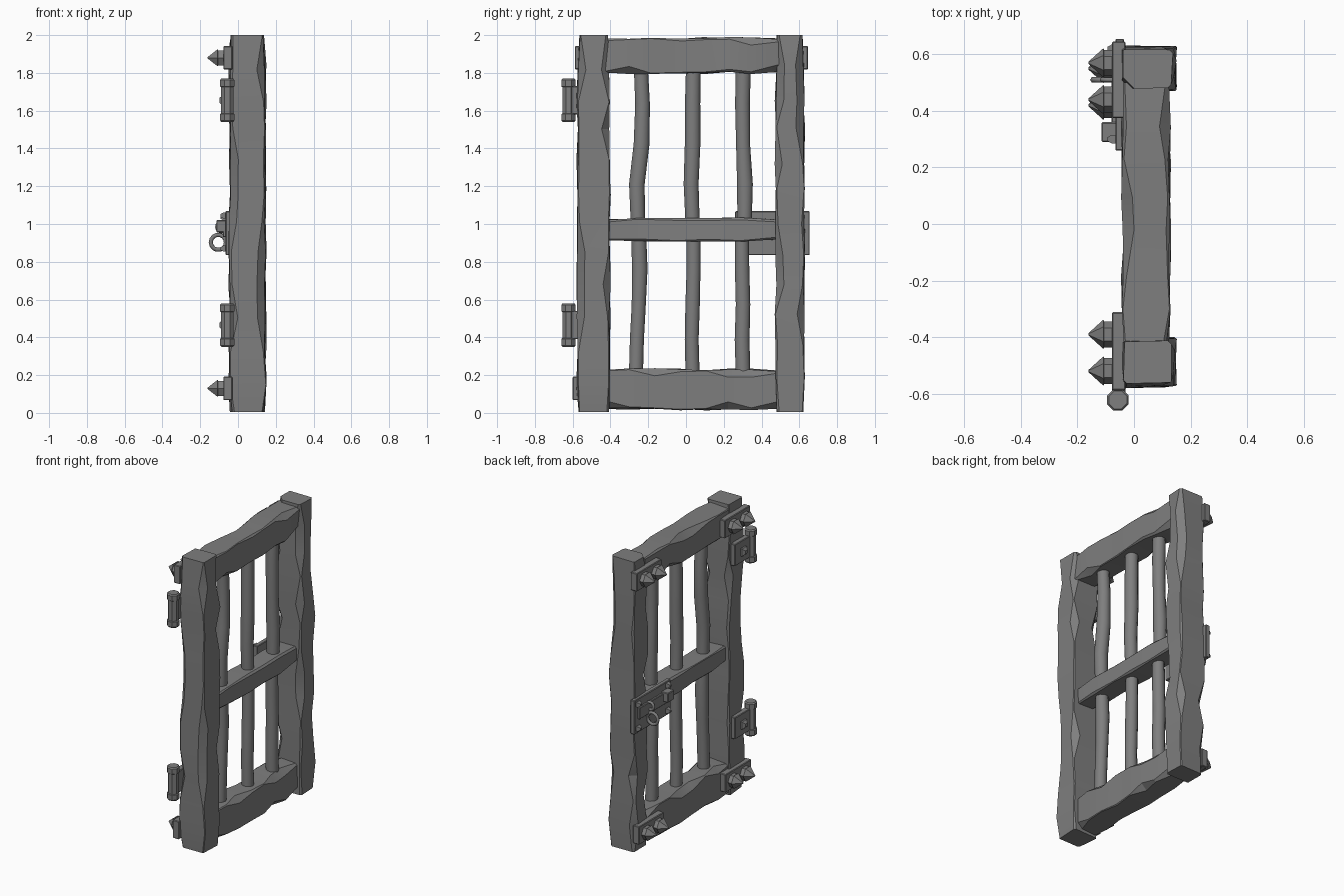
import bpy, bmesh, math, random
from mathutils import Vector, Matrix

if "Cube" in bpy.data.objects:
    bpy.data.objects.remove(bpy.data.objects["Cube"], do_unlink=True)

random.seed(7)
grey = bpy.data.materials.new("dark_grey")
grey.use_nodes = True
GREY = (0.21, 0.21, 0.21, 1)
grey.diffuse_color = GREY
grey.node_tree.nodes["Principled BSDF"].inputs["Base Color"].default_value = GREY


def finish(name, bm, smooth=30):
    bmesh.ops.recalc_face_normals(bm, faces=bm.faces)
    mesh = bpy.data.meshes.new(name)
    bm.to_mesh(mesh)
    bm.free()
    mesh.materials.append(grey)
    ob = bpy.data.objects.new(name, mesh)
    bpy.context.collection.objects.link(ob)
    bpy.ops.object.select_all(action="DESELECT")
    ob.select_set(True)
    bpy.context.view_layer.objects.active = ob
    bpy.ops.object.shade_smooth_by_angle(angle=math.radians(smooth))
    return ob


def loft(name, rings, smooth=30):
    bm = bmesh.new()
    loops = [[bm.verts.new(p) for p in ring] for ring in rings]
    for a, b in zip(loops, loops[1:]):
        for i in range(len(a)):
            j = (i + 1) % len(a)
            bm.faces.new((a[i], a[j], b[j], b[i]))
    bm.faces.new(loops[0])
    bm.faces.new(loops[-1])
    return finish(name, bm, smooth)


def beam(name, x, y, z, axis, steps=9, wobble=0.007, nick=0.04):
    """Rough hewn timber: a chamfered box section with uneven corners along its length."""
    span = (y, z)[axis]
    side = (z, y)[axis]
    rings = []
    for k in range(steps + 1):
        end = k in (0, steps)
        t = span[0] + (span[1] - span[0]) * k / steps
        if not end:
            t += random.uniform(-0.025, 0.025)
        pull = 0.008 if end else 0
        ring = []
        for sx, ss in ((0, 0), (1, 0), (1, 1), (0, 1)):
            cut = random.choice((0.004, 0.006, 0.012, nick))
            px = x[sx] + (pull if sx == 0 else -pull) + random.uniform(-wobble, wobble)
            ps = side[ss] + (pull if ss == 0 else -pull) + random.uniform(-wobble, wobble)
            dx, ds = (1 - 2 * sx) * cut, (1 - 2 * ss) * cut
            pair = [(px, ps + ds), (px + dx, ps)]
            ring += pair if sx != ss else pair[::-1]
        # keep the corner order running round the section
        ring = sorted(ring, key=lambda p: math.atan2((p[1] - sum(side) / 2) / (side[1] - side[0]),
                                                     (p[0] - sum(x) / 2) / (x[1] - x[0])))
        rings.append([(a, b, t) if axis else (a, t, b) for a, b in ring])
    return loft(name, rings, 20)


def bar(name, y, z0, z1, bends):
    """Slightly crooked round bar."""
    rings = []
    for k, bend in enumerate(bends):
        z = z0 + (z1 - z0) * k / (len(bends) - 1)
        r = 0.041 + random.uniform(-0.003, 0.003)
        rings.append([(0.05 + r * math.cos(a), y + bend + r * math.sin(a), z)
                      for a in (math.tau * i / 10 for i in range(10))])
    return loft(name, rings, 45)


def box(name, x, y, z, bevel=0.004):
    bm = bmesh.new()
    bmesh.ops.create_cube(bm, size=1)
    for v in bm.verts:
        for i, r in enumerate((x, y, z)):
            v.co[i] = sum(r) / 2 + v.co[i] * (r[1] - r[0])
    bmesh.ops.bevel(bm, geom=bm.edges[:], offset=bevel, segments=1, affect="EDGES")
    return finish(name, bm)


def turned(name, origin, profile, axis, sides, smooth=30):
    """Solid of revolution: (distance along axis, radius) profile."""
    turn = Vector((0, 0, 1)).rotation_difference(Vector(axis)).to_matrix()
    rings = [[Vector(origin) + turn @ Vector((r * math.cos(a), r * math.sin(a), h))
              for a in (math.tau * (i + 0.5) / sides for i in range(sides))]
             for h, r in profile]
    return loft(name, rings, smooth)


def ring(name, centre, radius, thick):
    """Round loop lying in the x-z plane."""
    bm = bmesh.new()
    n, m = 14, 6
    verts = []
    for i in range(n):
        a = math.tau * i / n
        verts.append([])
        for j in range(m):
            b = math.tau * j / m
            r = radius + thick * math.cos(b)
            verts[-1].append(bm.verts.new((centre[0] + r * math.cos(a),
                                           centre[1] + thick * math.sin(b),
                                           centre[2] + r * math.sin(a))))
    for i in range(n):
        for j in range(m):
            p, q = verts[i], verts[(i + 1) % n]
            bm.faces.new((p[j], q[j], q[(j + 1) % m], p[(j + 1) % m]))
    return finish(name, bm, 65)


def stud(name, y, z, x, size=0.022):
    """Square pyramid-topped rivet facing -x."""
    turned(name, (x, y, z), [(0, size), (0.012, size), (0.027, size * 0.45)], (-1, 0, 0), 4)


# Timber frame
beam("hinge_post", (-0.045, 0.145), (-0.575, -0.405), (0.005, 2.0), 1, 12)
beam("latch_post", (-0.045, 0.145), (0.475, 0.625), (0.005, 2.0), 1, 12)
beam("top_rail", (-0.04, 0.125), (-0.43, 0.50), (1.80, 1.985), 0, 7)
beam("bottom_rail", (-0.04, 0.125), (-0.43, 0.50), (0.02, 0.232), 0, 7)
beam("middle_rail", (-0.025, 0.12), (-0.43, 0.50), (0.91, 1.032), 0, 5, 0.004, 0.012)

# Bars
shapes = {
    "right": (-0.25, (-0.015, -0.01, 0.0, 0.005, 0.0), (-0.005, -0.01, 0.015, 0.02, 0.01)),
    "centre": (0.035, (0.0, -0.005, 0.0, 0.005, 0.005), (0.0, -0.008, 0.0, 0.0, 0.004)),
    "left": (0.302, (0.0, -0.005, 0.0, -0.005, -0.006), (0.008, 0.01, 0.0, -0.003, 0.002)),
}
for label, (y, low, high) in shapes.items():
    bar("lower_bar_" + label, y, 0.20, 0.95, low)
    bar("upper_bar_" + label, y, 1.00, 1.85, high)

# Corner plates with spikes
spike = [(0, 0.046), (0.03, 0.046), (0.032, 0.052), (0.085, 0.004)]
corners = {
    "top_latch": (0.51, 0.135, 1.88, (0.57, 0.44)),
    "top_hinge": (-0.45, 0.138, 1.88, (-0.39, -0.52)),
    "bottom_latch": (0.485, 0.135, 0.13, (0.55, 0.42)),
    "bottom_hinge": (-0.46, 0.14, 0.13, (-0.39, -0.52)),
}
for label, (y, half, z, points) in corners.items():
    box("plate_" + label, (-0.078, -0.03), (y - half, y + half), (z - 0.062, z + 0.062))
    for n, py in enumerate(points, 1):
        turned(f"spike_{label}_{n}", (-0.076, py, z), spike, (-1, 0, 0), 6)

# Hinges
barrel = [(0, 0.034), (0.008, 0.041), (0.042, 0.041), (0.046, 0.035), (0.184, 0.035),
          (0.188, 0.041), (0.222, 0.041), (0.23, 0.034)]
for label, z in (("upper", 1.655), ("lower", 0.465)):
    turned(label + "_hinge_barrel", (-0.057, -0.622, z - 0.115), barrel, (0, 0, 1), 8)
    box(label + "_hinge_plate", (-0.072, -0.03), (-0.61, -0.43), (z - 0.075, z + 0.075))
    stud(label + "_hinge_stud", -0.515, z, -0.072, 0.036)

# Lock plate, rivets, hasp and ring
box("lock_plate", (-0.066, -0.035), (0.26, 0.655), (0.835, 1.068))
box("hasp_block", (-0.08, -0.06), (0.29, 0.62), (0.93, 1.01))
box("hasp_knuckle", (-0.115, -0.06), (0.29, 0.36), (0.955, 1.02))
for n, (y, z) in enumerate(((0.62, 1.035), (0.62, 0.87), (0.3, 1.045), (0.3, 0.87)), 1):
    stud(f"lock_rivet_{n}", y, z, -0.066)
ring("lock_staple", (-0.085, 0.51, 0.985), 0.026, 0.01)
ring("pull_ring", (-0.104, 0.51, 0.903), 0.04, 0.011)
